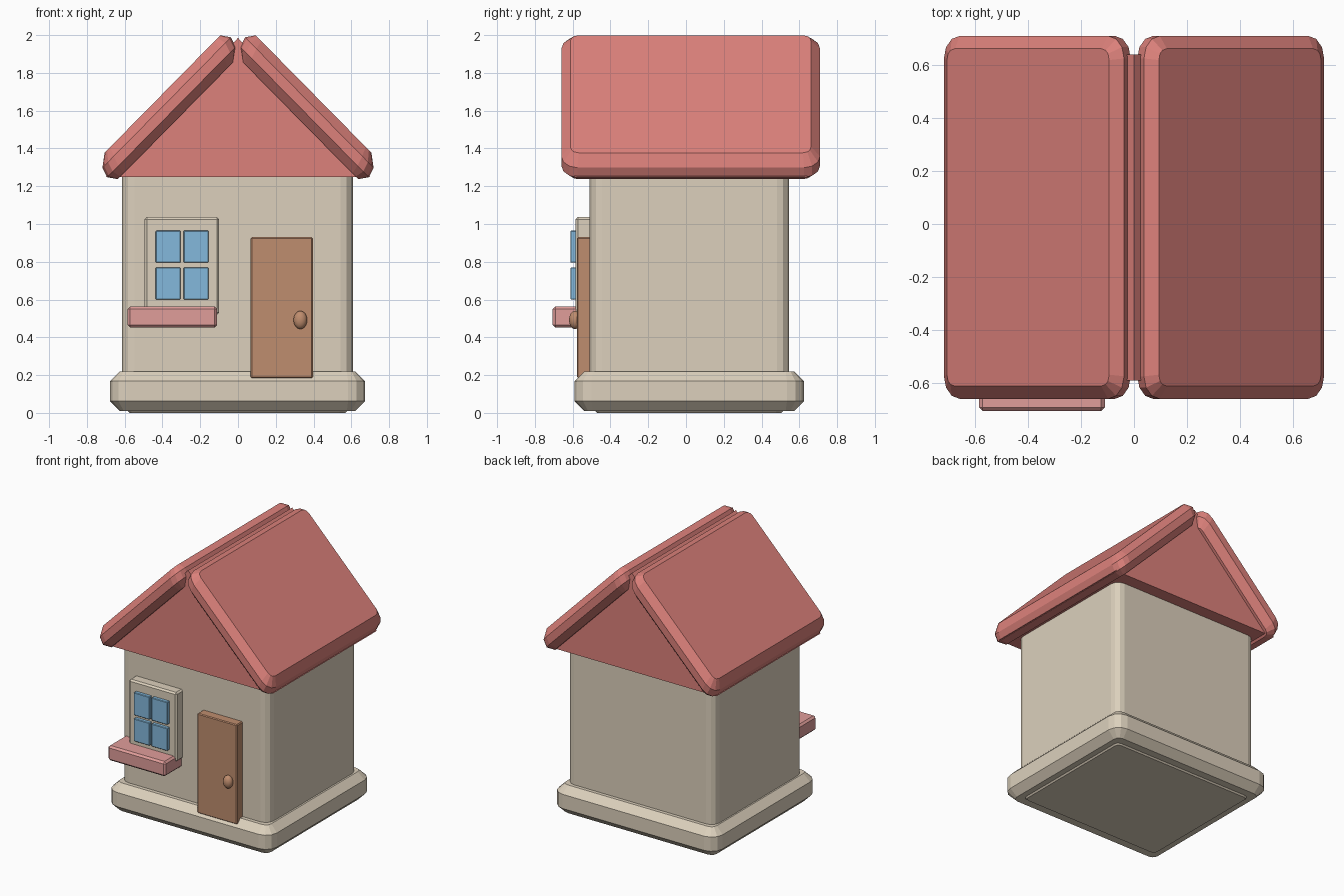
import bpy, bmesh, math
from mathutils import Matrix, Vector

if "Cube" in bpy.data.objects:
    bpy.data.objects.remove(bpy.data.objects["Cube"])


def material(name, rgb):
    m = bpy.data.materials.new(name)
    lin = [((c / 255 + 0.055) / 1.055) ** 2.4 for c in rgb]
    m.diffuse_color = (*lin, 1)
    m.use_nodes = True
    m.node_tree.nodes["Principled BSDF"].inputs["Base Color"].default_value = m.diffuse_color
    return m


BEIGE = material("warm beige", (220, 208, 188))
RED = material("roof red", (220, 129, 123))
PINK = material("sill pink", (224, 157, 154))
BROWN = material("door brown", (191, 141, 110))
BLUE = material("pane blue", (132, 185, 220))


def finish(bm, name, mat):
    bmesh.ops.recalc_face_normals(bm, faces=bm.faces[:])
    me = bpy.data.meshes.new(name)
    bm.to_mesh(me)
    bm.free()
    me.materials.append(mat)
    ob = bpy.data.objects.new(name, me)
    bpy.context.collection.objects.link(ob)
    return ob


def box_bm(size):
    bm = bmesh.new()
    bmesh.ops.create_cube(bm, size=1)
    bmesh.ops.scale(bm, vec=size, verts=bm.verts[:])
    return bm


def slab(name, mat, size, matrix, radius, chamfer, segments=3):
    """Plate with rounded corners and chamfered upper and lower rims."""
    bm = box_bm(size)
    posts = [e for e in bm.edges
             if abs(e.verts[0].co.z - e.verts[1].co.z) > 1e-4]
    bmesh.ops.bevel(bm, geom=posts, offset=radius, segments=segments,
                    profile=0.5, affect='EDGES')
    rims = [e for e in bm.edges
            if abs(e.verts[0].co.z - e.verts[1].co.z) < 1e-4]
    bmesh.ops.bevel(bm, geom=rims, offset=chamfer, segments=1,
                    affect='EDGES')
    bm.transform(matrix)
    return finish(bm, name, mat)


def box(name, mat, lo, hi, bevel):
    lo, hi = Vector(lo), Vector(hi)
    bm = box_bm(hi - lo)
    if bevel:
        bmesh.ops.bevel(bm, geom=bm.edges[:], offset=bevel, segments=1,
                        affect='EDGES')
    bmesh.ops.translate(bm, vec=(lo + hi) / 2, verts=bm.verts[:])
    return finish(bm, name, mat)


# Plinth and walls
slab("plinth", BEIGE, (1.35, 1.215, 0.21),
     Matrix.Translation((-0.002, 0.017, 0.115)), 0.09, 0.052)
slab("walls", BEIGE, (1.222, 1.056, 1.32),
     Matrix.Translation((-0.003, 0.018, 0.66)), 0.065, 0.04)

# Gable block under the roof
bm = bmesh.new()
tri = [(-0.70, 1.25), (0.70, 1.25), (0, 1.985)]
face = bm.faces.new([bm.verts.new((x, -0.59, z)) for x, z in tri])
ext = bmesh.ops.extrude_face_region(bm, geom=[face])
bmesh.ops.translate(bm, vec=(0, 1.23, 0),
                    verts=[v for v in ext["geom"]
                           if isinstance(v, bmesh.types.BMVert)])
finish(bm, "gable", RED)

# Two roof panels, slightly skewed so their ends meet at the ridge
slope = Vector((0.68, 0, -0.69))
thick = Vector((0.07, 0, 0.14))
length, depth = slope.length, 0.15
axes = Matrix((slope / length, Vector((0, 1, 0)), thick / depth)).transposed()
for side, sx in (("left", -1), ("right", 1)):
    place = (Matrix.Scale(sx, 4, (1, 0, 0)) if sx > 0
             else Matrix.Scale(-1, 4, (1, 0, 0)))
    place = place @ Matrix.Translation((0.365, 0.025, 1.618)) @ axes.to_4x4()
    slab(side + "_roof_panel", RED, (length, 1.37, depth), place, 0.085, 0.048)

# Window frame, four panes and sill
box("window_frame", BEIGE, (-0.495, -0.585, 0.52), (-0.10, -0.48, 1.037), 0.012)
for i, x in enumerate((-0.436, -0.288)):
    for j, z in enumerate((0.60, 0.795)):
        box(f"window_pane_{i}{j}", BLUE, (x, -0.612, z),
            (x + 0.132, -0.56, z + 0.17), 0.004)
box("window_sill", PINK, (-0.585, -0.706, 0.452), (-0.11, -0.48, 0.563), 0.014)

# Door and knob
box("door", BROWN, (0.067, -0.578, 0.185), (0.396, -0.48, 0.93), 0.006)
bm = bmesh.new()
bmesh.ops.create_uvsphere(bm, u_segments=20, v_segments=12, radius=1)
bm.transform(Matrix.Translation((0.33, -0.588, 0.492))
             @ Matrix.Diagonal((0.036, 0.031, 0.048, 1)))
for f in bm.faces:
    f.smooth = True
finish(bm, "door_knob", BROWN)
